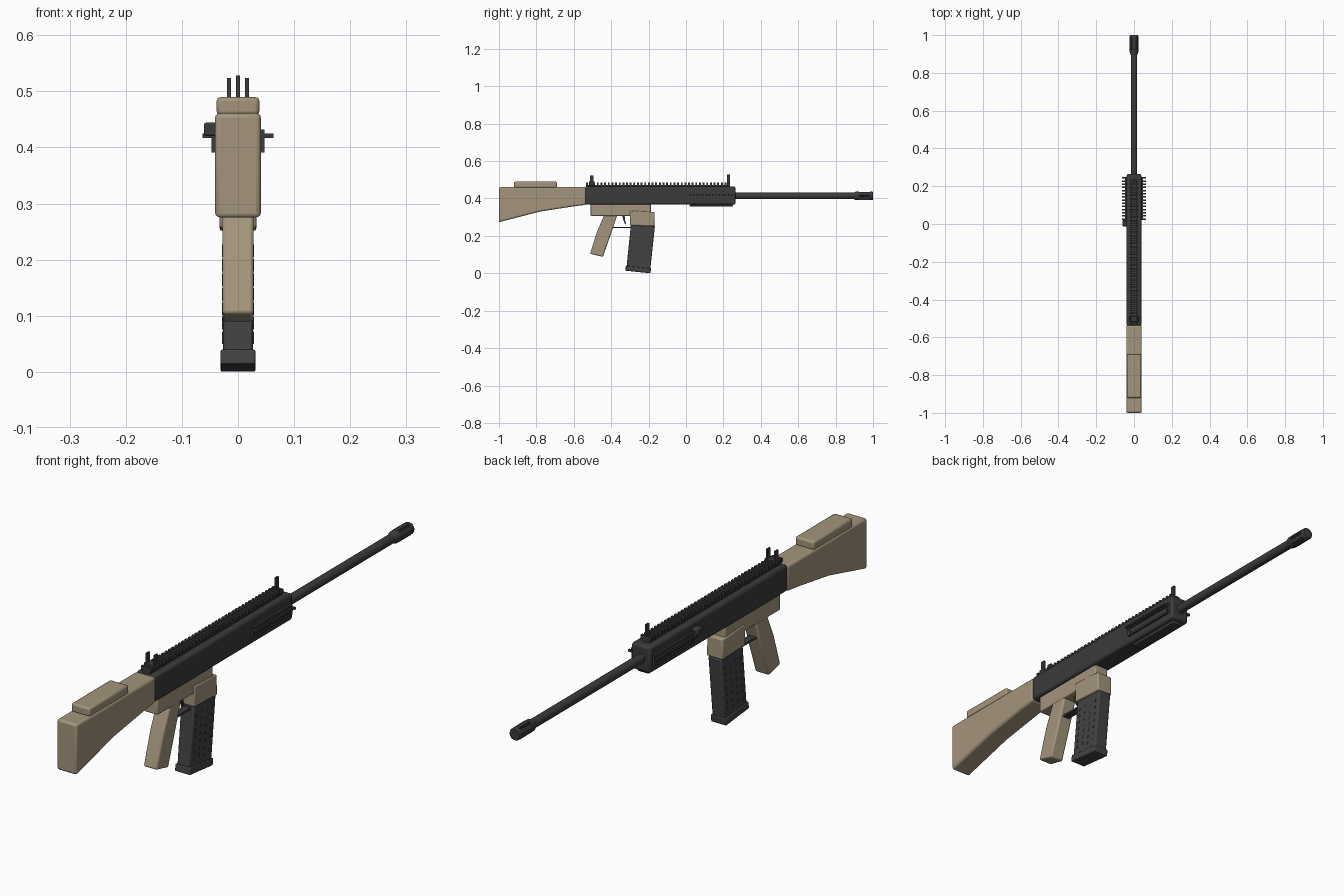
import bpy, bmesh, math
from mathutils import Matrix, Vector

if "Cube" in bpy.data.objects:
    bpy.data.objects.remove(bpy.data.objects["Cube"])


def material(name, rgb):
    m = bpy.data.materials.new(name)
    m.diffuse_color = (*rgb, 1)
    m.use_nodes = True
    m.node_tree.nodes["Principled BSDF"].inputs["Base Color"].default_value = m.diffuse_color
    return m


TAN = material("tan", (0.37, 0.30, 0.20))
BLACK = material("charcoal", (0.043, 0.043, 0.045))
GREY = material("dark_grey", (0.055, 0.055, 0.057))


def finish(name, bm, mat, bevel=0, segments=2):
    bmesh.ops.recalc_face_normals(bm, faces=bm.faces)
    me = bpy.data.meshes.new(name)
    bm.to_mesh(me)
    bm.free()
    me.materials.append(mat)
    ob = bpy.data.objects.new(name, me)
    bpy.context.collection.objects.link(ob)
    if bevel:
        mod = ob.modifiers.new("bevel", 'BEVEL')
        mod.width, mod.segments = bevel, segments
        mod.limit_method = 'ANGLE'
        mod.angle_limit = math.radians(40)
    bpy.ops.object.select_all(action='DESELECT')
    bpy.context.view_layer.objects.active = ob
    ob.select_set(True)
    bpy.ops.object.shade_smooth_by_angle(angle=math.radians(35))
    return ob


def add_box(bm, x0, x1, y0, y1, z0, z1, turn=None):
    mat = Matrix.Translation(((x0 + x1) / 2, (y0 + y1) / 2, (z0 + z1) / 2))
    if turn is not None:
        mat = turn @ mat
    mat = mat @ Matrix.Diagonal((x1 - x0, y1 - y0, z1 - z0, 1))
    bmesh.ops.create_cube(bm, size=1, matrix=mat)


def box(name, mat, dims, bevel=0):
    bm = bmesh.new()
    add_box(bm, *dims)
    return finish(name, bm, mat, bevel)


def profile(name, mat, pts, half, bevel=0, segments=2):
    """Side outline (y, z) extruded across x."""
    bm = bmesh.new()
    face = bm.faces.new([bm.verts.new((-half, y, z)) for y, z in pts])
    ext = bmesh.ops.extrude_face_region(bm, geom=[face])
    bmesh.ops.translate(bm, vec=(2 * half, 0, 0),
                        verts=[v for v in ext["geom"] if isinstance(v, bmesh.types.BMVert)])
    return finish(name, bm, mat, bevel, segments)


def lathe(bm, pts, z, sides=20):
    """Closed turned shape along y from (y, radius) stations."""
    rings = [[bm.verts.new((r * math.cos(2 * math.pi * i / sides), y,
                            z + r * math.sin(2 * math.pi * i / sides)))
              for i in range(sides)] for y, r in pts]
    for a, b in zip(rings, rings[1:]):
        for i in range(sides):
            j = (i + 1) % sides
            bm.faces.new((a[i], a[j], b[j], b[i]))
    bm.faces.new(rings[0])
    bm.faces.new(rings[-1])


# Stock and cheek pad
profile("stock", TAN, [(-1, 0.461), (-0.535, 0.461), (-0.535, 0.366), (-0.60, 0.358),
                       (-0.78, 0.33), (-1, 0.273)], 0.041, 0.009, 3)
box("cheek_pad", TAN, (-0.038, 0.038, -0.92, -0.69, 0.457, 0.49), 0.007)

# Receiver and handguard
box("receiver", BLACK, (-0.039, 0.039, -0.54, 0.265, 0.367, 0.464), 0.009)
box("handguard_bottom_plate", BLACK, (-0.022, 0.022, 0.02, 0.25, 0.357, 0.369), 0.003)

# Top rail with teeth
bm = bmesh.new()
add_box(bm, -0.016, 0.016, -0.535, 0.235, 0.46, 0.473)
for i in range(40):
    y = -0.535 + i * 0.0195
    add_box(bm, -0.021, 0.021, y, y + 0.010, 0.472, 0.486)
finish("top_rail", bm, BLACK)

# Side rails with a frame and fins
for s, side in ((-1, "left"), (1, "right")):
    bm = bmesh.new()
    for z0, z1 in ((0.391, 0.399), (0.424, 0.432)):
        add_box(bm, *sorted((s * 0.036, s * 0.047)), 0.02, 0.25, z0, z1)
    for y in (0.02, 0.24):
        add_box(bm, *sorted((s * 0.036, s * 0.047)), y, y + 0.01, 0.391, 0.432)
    add_box(bm, *sorted((s * 0.036, s * 0.043)), 0.02, 0.25, 0.391, 0.432)
    for i in range(14):
        y = 0.022 + i * 0.0168
        add_box(bm, *sorted((s * 0.036, s * 0.063)), y, y + 0.008, 0.417, 0.425)
    finish(side + "_side_rail", bm, BLACK)

# Charging handle
box("charging_handle", BLACK, (-0.061, -0.036, -0.012, 0.02, 0.42, 0.444), 0.004)

# Sights
for x, side in ((-0.016, "left"), (0.016, "right")):
    box(side + "_rear_sight", BLACK, (x - 0.0035, x + 0.0035, -0.512, -0.494, 0.47, 0.524))
box("rear_sight_base", BLACK, (-0.023, 0.023, -0.518, -0.488, 0.47, 0.49), 0.002)
box("front_sight", BLACK, (-0.0035, 0.0035, 0.218, 0.234, 0.47, 0.528))

# Barrel and slotted muzzle
bm = bmesh.new()
lathe(bm, [(0.25, 0.017), (0.92, 0.017)], 0.414)
finish("barrel", bm, BLACK)
bm = bmesh.new()
lathe(bm, [(0.895, 0.017), (0.908, 0.0225), (0.925, 0.0225), (0.926, 0.019), (0.984, 0.019),
           (0.985, 0.0225), (0.996, 0.0225), (1.0, 0.020)], 0.414, 24)
for i in range(6):
    turn = Matrix.Translation((0, 0, 0.414)) @ Matrix.Rotation(i * math.pi / 3, 4, 'Y')
    add_box(bm, -0.008, 0.008, 0.92, 0.99, 0.010, 0.0215, turn)
finish("muzzle", bm, BLACK)

# Lower frame, magazine well and grip
box("lower_frame", TAN, (-0.029, 0.029, -0.51, -0.187, 0.306, 0.372), 0.004)
profile("magazine_well", TAN, [(-0.30, 0.335), (-0.168, 0.327), (-0.167, 0.251), (-0.30, 0.256)],
        0.033, 0.005)
profile("grip", TAN, [(-0.436, 0.315), (-0.476, 0.222), (-0.513, 0.104), (-0.444, 0.088),
                      (-0.405, 0.20), (-0.366, 0.315)], 0.028, 0.006)

# Trigger and guard
profile("trigger", BLACK, [(-0.341, 0.31), (-0.336, 0.285), (-0.325, 0.262), (-0.320, 0.264),
                           (-0.326, 0.285), (-0.328, 0.31)], 0.006)
box("trigger_guard", BLACK, (-0.014, 0.014, -0.40, -0.285, 0.241, 0.248))

# Magazine body, raised studs and base, leaning back
profile("magazine", GREY, [(-0.294, 0.265), (-0.166, 0.252), (-0.191, 0.02), (-0.318, 0.033)],
        0.027, 0.005)
lean = Matrix.Translation((0, -0.2545, 0.027)) @ Matrix.Rotation(math.radians(-6), 4, 'X')
bm = bmesh.new()
for s in (-1, 1):
    for col in range(4):
        for row in range(7):
            y = -0.045 + col * 0.03
            z = 0.03 + row * 0.026 + (col % 2) * 0.008
            add_box(bm, *sorted((s * 0.025, s * 0.0285)), y - 0.003, y + 0.003,
                    z - 0.005, z + 0.005, lean)
finish("magazine_studs", bm, BLACK)
profile("magazine_base", GREY, [(-0.322, 0.040), (-0.187, 0.026), (-0.190, 0.0), (-0.325, 0.014)],
        0.031, 0.003)
